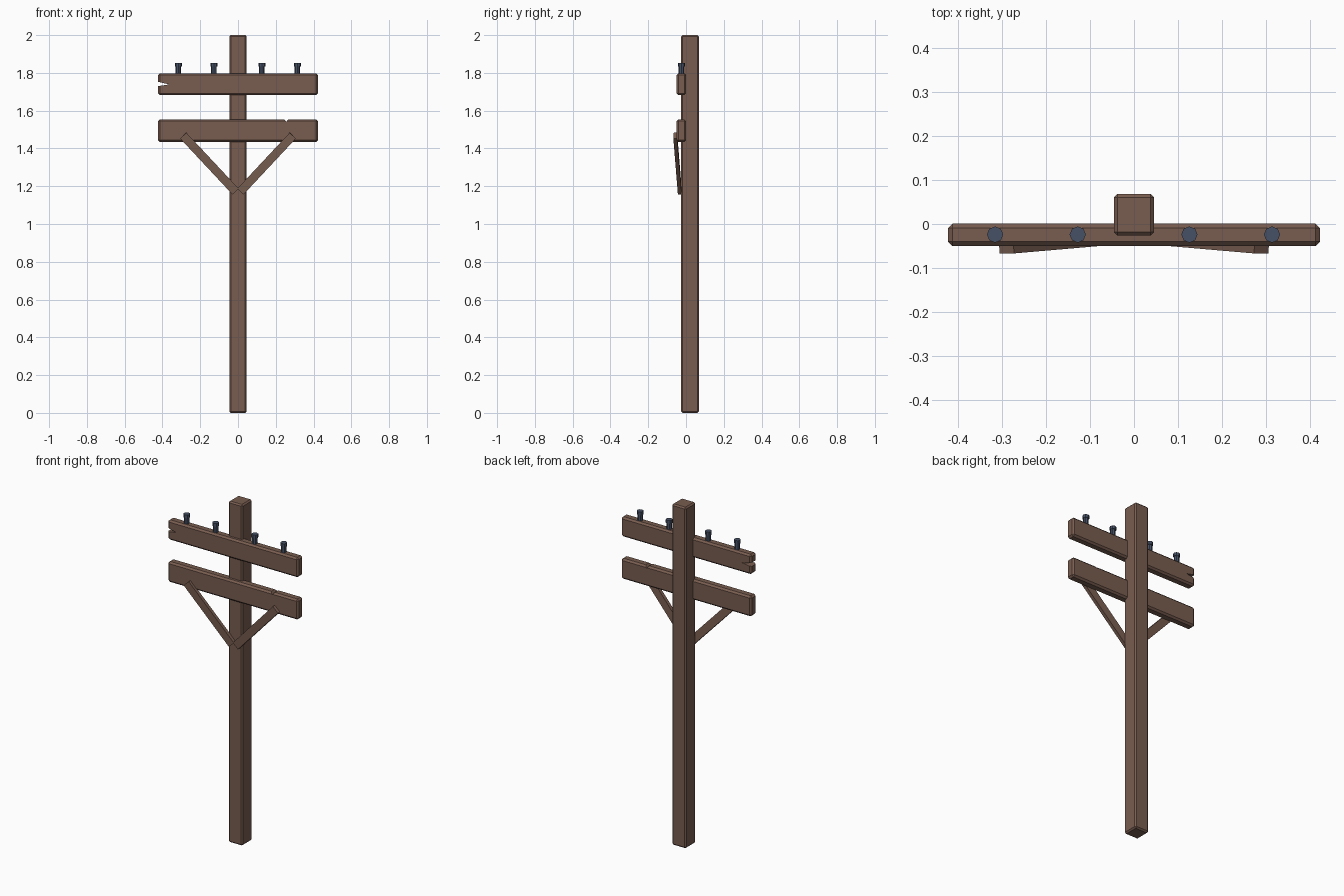
import bpy, bmesh, math
from mathutils import Matrix, Vector

if "Cube" in bpy.data.objects:
    bpy.data.objects.remove(bpy.data.objects["Cube"])


def material(name, rgb):
    m = bpy.data.materials.new(name)
    m.diffuse_color = (*rgb, 1)
    m.use_nodes = True
    m.node_tree.nodes["Principled BSDF"].inputs["Base Color"].default_value = m.diffuse_color
    return m


WOOD = material("brown_wood", (0.188, 0.109, 0.080))
GLASS = material("dark_blue_insulator", (0.062, 0.082, 0.130))


def finish(bm, name, mat=None):
    bmesh.ops.recalc_face_normals(bm, faces=bm.faces)
    me = bpy.data.meshes.new(name)
    bm.to_mesh(me)
    bm.free()
    ob = bpy.data.objects.new(name, me)
    bpy.context.collection.objects.link(ob)
    if mat:
        me.materials.append(mat)
    return ob


def box(name, lo, hi, bevel):
    """Chamfered box between two corners."""
    lo, hi = Vector(lo), Vector(hi)
    bm = bmesh.new()
    bmesh.ops.create_cube(bm, size=1, matrix=Matrix.Translation((lo + hi) / 2)
                          @ Matrix.Diagonal((*(hi - lo), 1)))
    bmesh.ops.bevel(bm, geom=bm.edges[:], offset=bevel, segments=1,
                    affect='EDGES', profile=0.5)
    return finish(bm, name, WOOD)


def notch(target, pts):
    """Cut a triangular crack (x, z points) through a beam."""
    bm = bmesh.new()
    f = bm.faces.new([bm.verts.new((x, -0.1, z)) for x, z in pts])
    ext = bmesh.ops.extrude_face_region(bm, geom=[f])
    vs = [v for v in ext["geom"] if isinstance(v, bmesh.types.BMVert)]
    bmesh.ops.translate(bm, verts=vs, vec=(0, 0.2, 0))
    cutter = finish(bm, target.name + "_notch_cutter", WOOD)
    cutter.hide_render = True
    cutter.hide_viewport = True
    mod = target.modifiers.new("notch", 'BOOLEAN')
    mod.operation = 'DIFFERENCE'
    mod.solver = 'EXACT'
    mod.object = cutter


# Post
box("post", (-0.046, -0.026, 0), (0.046, 0.068, 2), 0.008)

# Cross beams with cracks
upper = box("upper_beam", (-0.423, -0.05, 1.682), (0.423, 0.001, 1.798), 0.01)
notch(upper, [(-0.44, 1.757), (-0.365, 1.739), (-0.44, 1.727)])
lower = box("lower_beam", (-0.423, -0.05, 1.434), (0.423, 0.001, 1.554), 0.01)
notch(lower, [(0.236, 1.565), (0.256, 1.541), (0.276, 1.565)])

# Diagonal braces, leaning forward at the top
for side, label in ((-1, "left"), (1, "right")):
    a = Vector((side * 0.013, -0.033, 1.172))
    b = Vector((side * 0.290, -0.057, 1.468))
    along = (b - a).normalized()
    # across the width, kept parallel to the front plane
    wide = Vector((along.z, 0, -along.x)).normalized()
    thick = along.cross(wide)
    rot = Matrix((wide, thick, along)).transposed().to_4x4()
    bm = bmesh.new()
    bmesh.ops.create_cube(bm, size=1, matrix=Matrix.Translation((a + b) / 2) @ rot
                          @ Matrix.Diagonal((0.045, 0.02, (b - a).length, 1)))
    finish(bm, label + "_brace", WOOD)

# Insulators: octagonal stem and wider cap
for i, x in enumerate((-0.316, -0.128, 0.126, 0.314)):
    bm = bmesh.new()
    for r, z0, z1 in ((0.0145, 1.79, 1.838), (0.0185, 1.834, 1.853)):
        bmesh.ops.create_cone(bm, cap_ends=True, segments=8, radius1=r, radius2=r,
                              depth=z1 - z0,
                              matrix=Matrix.Translation((x, -0.024, (z0 + z1) / 2)))
    finish(bm, f"insulator_{i + 1}", GLASS)
